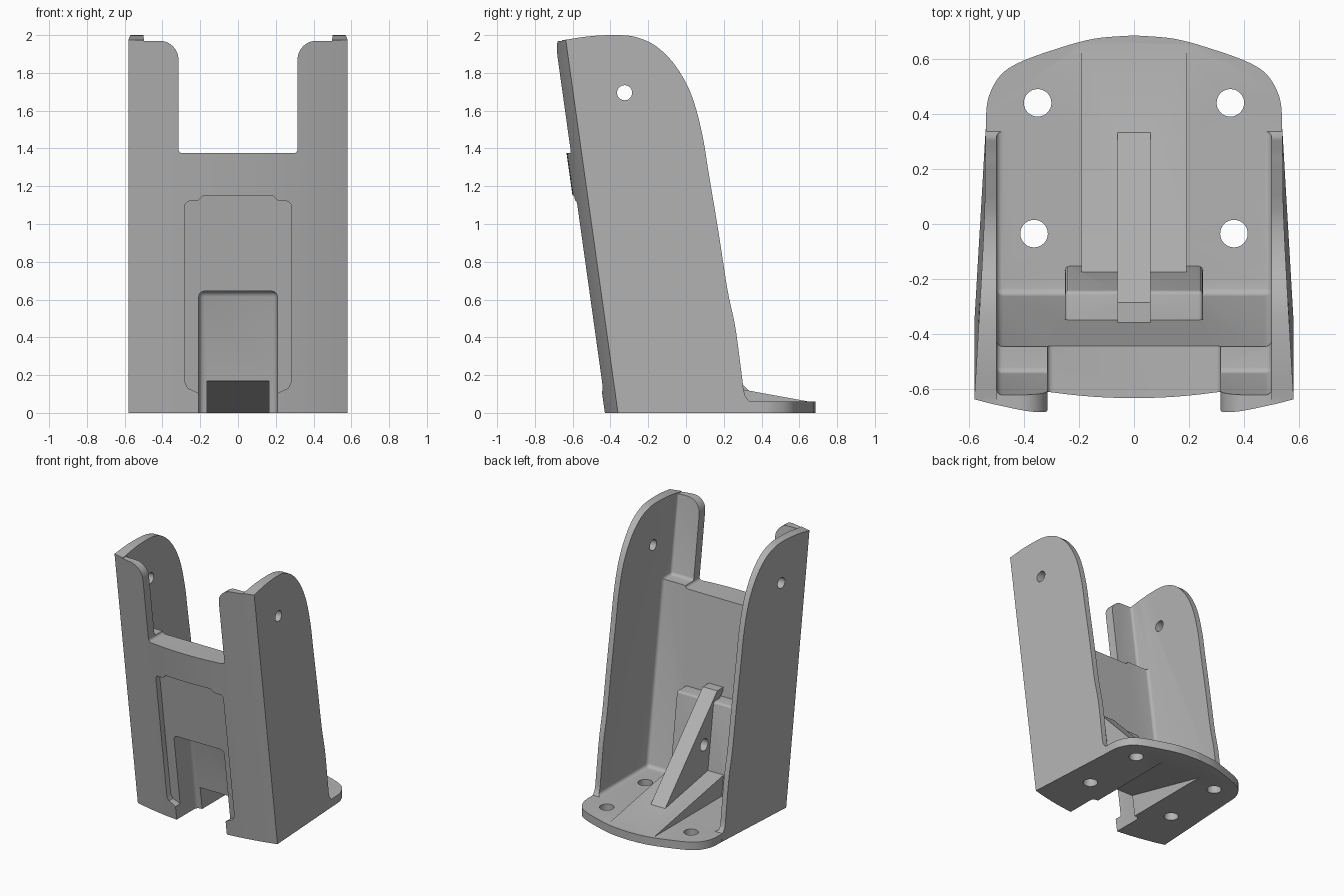
import bpy, bmesh, math

SLANT = 0.14          # the front leans forward this much per unit of height
old = bpy.data.objects.get("Cube")
if old:
    bpy.data.objects.remove(old, do_unlink=True)

grey = bpy.data.materials.new("plain_grey")
grey.use_nodes = True
colour = (0.45, 0.45, 0.45, 1)
grey.diffuse_color = colour
grey.node_tree.nodes["Principled BSDF"].inputs["Base Color"].default_value = colour


def prism(name, points, axis, low, high, lean=False, bevel=0):
    """Extrude a 2D outline along an axis, optionally leaning and rounding it."""
    place = {"x": lambda a, b, t: (t, a, b),
             "y": lambda a, b, t: (a, t, b),
             "z": lambda a, b, t: (a, b, t)}[axis]
    bm = bmesh.new()
    ends = [[bm.verts.new(place(a, b, t)) for a, b in points] for t in (low, high)]
    n = len(points)
    bm.faces.new(ends[0])
    bm.faces.new(ends[1][::-1])
    for i in range(n):
        j = (i + 1) % n
        bm.faces.new((ends[0][j], ends[0][i], ends[1][i], ends[1][j]))
    bmesh.ops.recalc_face_normals(bm, faces=bm.faces)
    if bevel:
        bmesh.ops.bevel(bm, geom=bm.edges[:], offset=bevel, segments=4,
                        profile=0.5, affect='EDGES', clamp_overlap=True)
    if lean:
        for v in bm.verts:
            v.co.y -= SLANT * v.co.z
    mesh = bpy.data.meshes.new(name)
    bm.to_mesh(mesh)
    bm.free()
    mesh.materials.append(grey)
    ob = bpy.data.objects.new(name, mesh)
    bpy.context.scene.collection.objects.link(ob)
    return ob


def box(name, half, y0, y1, z0, z1, bevel=0):
    outline = [(-half, y0), (half, y0), (half, y1), (-half, y1)]
    return prism(name, outline, "z", z0, z1, True, bevel)


def mirrored(half):
    """Complete a right-hand outline with its mirror image."""
    return half + [(-a, b) for a, b in reversed(half) if abs(a) > 1e-6]


def circle(cx, cy, r, n=32):
    return [(cx + r * math.cos(i * math.tau / n), cy + r * math.sin(i * math.tau / n))
            for i in range(n)]


def arc(cx, cy, r, a0, a1, n=8):
    return [(cx + r * math.cos(math.radians(a0 + (a1 - a0) * i / n)),
             cy + r * math.sin(math.radians(a0 + (a1 - a0) * i / n))) for i in range(n + 1)]


def combine(target, tool, operation):
    mod = target.modifiers.new("combine", 'BOOLEAN')
    mod.operation, mod.solver, mod.object = operation, 'EXACT', tool
    bpy.context.view_layer.objects.active = target
    bpy.ops.object.modifier_apply(modifier=mod.name)
    bpy.data.objects.remove(tool, do_unlink=True)


def smooth_path(points, steps=5):
    """Catmull-Rom curve through the points."""
    p = [points[0]] + points + [points[-1]]
    out = []
    for i in range(1, len(p) - 2):
        for s in range(steps):
            t = s / steps
            out.append(tuple(0.5 * (2 * b + (c - a) * t + (2 * a - 5 * b + 4 * c - d) * t ** 2
                                    + (3 * b - a - 3 * c + d) * t ** 3)
                             for a, b, c, d in zip(p[i - 1], p[i], p[i + 1], p[i + 2])))
    return out + [points[-1]]


# Leaning body: bowed front, sides drawn in toward the back
front = [(x, -0.36 - 0.08 * (1 - (x / 0.58) ** 2))
         for x in [0.58 * (i / 12 - 1) for i in range(25)]]
body = prism("bracket", front + [(0.515, 0.75), (-0.515, 0.75)], "z", -0.2, 2.2, True)

# Side outline trims the body
edge = smooth_path([(-0.64, 1.975), (-0.5, 1.995), (-0.35, 2), (-0.25, 1.985), (-0.15, 1.935),
                    (-0.05, 1.83), (0.03, 1.68), (0.085, 1.48), (0.12, 1.27), (0.17, 0.97),
                    (0.22, 0.65), (0.26, 0.46), (0.29, 0.24), (0.305, 0.12)])
outline = [(-1, 0), (-1, 1.975)] + edge + [(0.315, 0.085), (0.345, 0.05), (0.345, 0)]
combine(body, prism("side_outline", outline, "x", -1, 1), 'INTERSECT')

# Interior: thick lower wall, thinner lips above the rail
combine(body, box("lower_cavity", 0.5, -0.25, 1.5, 0.06, 3, 0.025), 'DIFFERENCE')
combine(body, box("upper_cavity", 0.499, -0.345, 1.5, 1.395, 3, 0.02), 'DIFFERENCE')

# Opening between the rounded front lips
notch = ([(0, 1.375)] + arc(0.295, 1.395, 0.02, -90, 0, 4)
         + arc(0.415, 1.87, 0.1, 180, 90) + [(0.498, 1.97), (0.498, 2.5), (0, 2.5)])
combine(body, prism("front_opening", mirrored(notch), "y", -1.5, 0.0), 'DIFFERENCE')

# Base plate with rounded back
curve = smooth_path([(0.537, 0.3), (0.537, 0.4), (0.525, 0.47), (0.485, 0.54), (0.42, 0.585),
                     (0.3, 0.63), (0.15, 0.672), (0, 0.685)])
combine(body, prism("base_plate", mirrored([(0.52, -0.2)] + curve), "z", 0, 0.06), 'UNION')

# Ramp, wall boss and diagonal gusset
ramp = [(0.65, 0.03), (0.65, 0.06), (-0.2, 0.215), (-0.2, 0.03)]
combine(body, prism("ramp", ramp, "x", -0.19, 0.19), 'UNION')
combine(body, box("wall_boss", 0.25, -0.32, -0.145, 0.02, 0.7, 0.015), 'UNION')
rib = [(0.36, 0.05), (0.34, 0.11), (-0.285, 0.765), (-0.38, 0.765), (-0.25, 0.64), (-0.19, 0.15)]
combine(body, prism("gusset", rib, "x", -0.06, 0.06), 'UNION')

# Stepped front recess and underside channel
pocket = [(0, 0.1), (0.2, 0.1), (0.24, 0.12), (0.265, 0.13), (0.28, 0.16), (0.28, 1.105),
          (0.265, 1.12), (0.21, 1.125), (0.185, 1.15), (0, 1.15)]
combine(body, prism("front_pocket", mirrored(pocket), "y", -1, -0.375, True), 'DIFFERENCE')
combine(body, box("deep_recess", 0.208, -1, -0.19, -0.5, 0.645, 0.03), 'DIFFERENCE')
channel = [(-0.7, -0.1), (-0.7, 0.17), (-0.2, 0.17), (0.5, 0), (0.5, -0.1)]
combine(body, prism("underside_channel", channel, "x", -0.165, 0.165), 'DIFFERENCE')

# Screw holes, side pivot holes and gusset hole
for side in (-1, 1):
    for x, y in ((0.35, 0.44), (0.363, -0.035)):
        combine(body, prism("screw_hole", circle(side * x, y, 0.05), "z", -0.1, 0.2), 'DIFFERENCE')
combine(body, prism("pivot_hole", circle(-0.325, 1.695, 0.04), "x", -1, 1), 'DIFFERENCE')
combine(body, prism("gusset_hole", circle(-0.13, 0.42, 0.045), "x", -0.1, 0.1), 'DIFFERENCE')

bpy.ops.object.select_all(action='DESELECT')
body.select_set(True)
bpy.context.view_layer.objects.active = body
bpy.ops.object.shade_smooth_by_angle(angle=math.radians(30))
